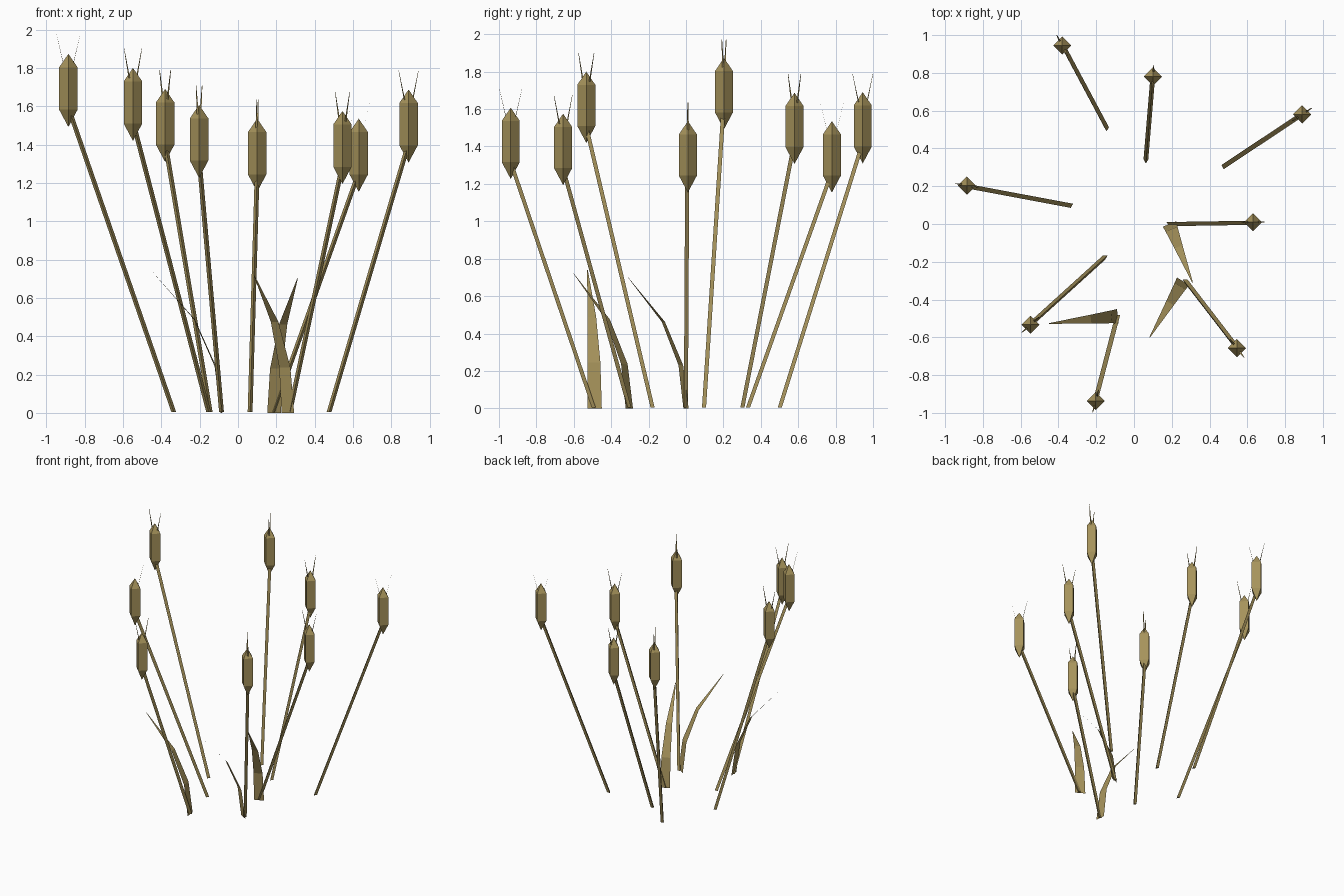
import bpy
from mathutils import Vector

if "Cube" in bpy.data.objects:
    bpy.data.objects.remove(bpy.data.objects["Cube"])

straw = bpy.data.materials.new("dry_straw")
straw.diffuse_color = (0.38, 0.29, 0.105, 1)
straw.use_nodes = True
straw.node_tree.nodes["Principled BSDF"].inputs["Base Color"].default_value = straw.diffuse_color


def add_mesh(name, verts, faces):
    mesh = bpy.data.meshes.new(name)
    mesh.from_pydata([tuple(v) for v in verts], [], faces)
    mesh.materials.append(straw)
    mesh.update()
    obj = bpy.data.objects.new(name, mesh)
    bpy.context.collection.objects.link(obj)
    return obj


def stem(name, base, top, r=0.0145):
    # three-sided rod with one corner towards the front
    tri = [Vector((0, -r, 0)), Vector((0.866 * r, r / 2, 0)), Vector((-0.866 * r, r / 2, 0))]
    verts = [base + p for p in tri] + [top + p for p in tri]
    faces = [(i, (i + 1) % 3, (i + 1) % 3 + 3, i + 3) for i in range(3)]
    add_mesh(name, verts, faces + [(2, 1, 0), (3, 4, 5)])


def seed_head(name, x, y, top, r=0.048):
    # four-sided spindle with pointed ends
    verts = [(x, y, top - 0.381)]
    for z in (top - 0.291, top - 0.07):
        verts += [(x + r, y, z), (x, y + r, z), (x - r, y, z), (x, y - r, z)]
    verts.append((x, y, top))
    faces = []
    for i in range(4):
        a, b = 1 + i, 1 + (i + 1) % 4
        faces += [(0, b, a), (a, b, b + 4, a + 4), (a + 4, b + 4, 9)]
    add_mesh(name, verts, faces)


def awns(name, x, y, top, out):
    # pair of flat bristles splaying along the lean direction
    side = Vector((-out.y, out.x, 0)) * 0.006
    verts, faces = [], []
    for s in (-1, 1):
        a = Vector((x, y, top - 0.07)) + out * 0.022 * s
        b = Vector((x, y, top + 0.1)) + out * 0.062 * s
        n = len(verts)
        verts += [a - side, a + side, b + side * 0.25, b - side * 0.25]
        faces.append((n, n + 1, n + 2, n + 3))
    add_mesh(name, verts, faces)


def leaf(name, base, tip):
    # tapering blade that curves outwards as it rises
    reach = Vector((tip[0] - base[0], tip[1] - base[1], 0))
    side = Vector((-reach.y, reach.x, 0)).normalized()
    verts = []
    for t, s, w in ((0, 0, 0.038), (0.33, 0.09, 0.034), (0.66, 0.39, 0.023), (1, 1, 0.002)):
        c = Vector((base[0], base[1], tip[2] * t)) + reach * s
        verts += [c - side * w, c + side * w]
    add_mesh(name, verts, [(i, i + 1, i + 3, i + 2) for i in (0, 2, 4)])


# base x, base y, head x, head y, head top z
stalks = [
    (-0.145, 0.505, -0.38, 0.945, 1.69),
    (0.063, 0.335, 0.10, 0.78, 1.535),
    (0.475, 0.305, 0.89, 0.58, 1.687),
    (-0.335, 0.10, -0.885, 0.203, 1.873),
    (0.185, 0.003, 0.63, 0.01, 1.535),
    (-0.153, -0.175, -0.548, -0.533, 1.80),
    (-0.086, -0.49, -0.203, -0.937, 1.607),
    (0.27, -0.30, 0.545, -0.657, 1.575),
]
for i, (bx, by, hx, hy, top) in enumerate(stalks, 1):
    stem(f"stem_{i}", Vector((bx, by, 0.004)), Vector((hx, hy, top - 0.28)))
    seed_head(f"seed_head_{i}", hx, hy, top)
    awns(f"awns_{i}", hx, hy, top, Vector((hx - bx, hy - by, 0)).normalized())

# blades at the foot of three stalks
leaf("leaf_1", (0.188, 0.0), (0.31, -0.31, 0.70))
leaf("leaf_2", (0.26, -0.303), (0.083, -0.60, 0.72))
leaf("leaf_3", (-0.086, -0.488), (-0.45, -0.527, 0.74))
